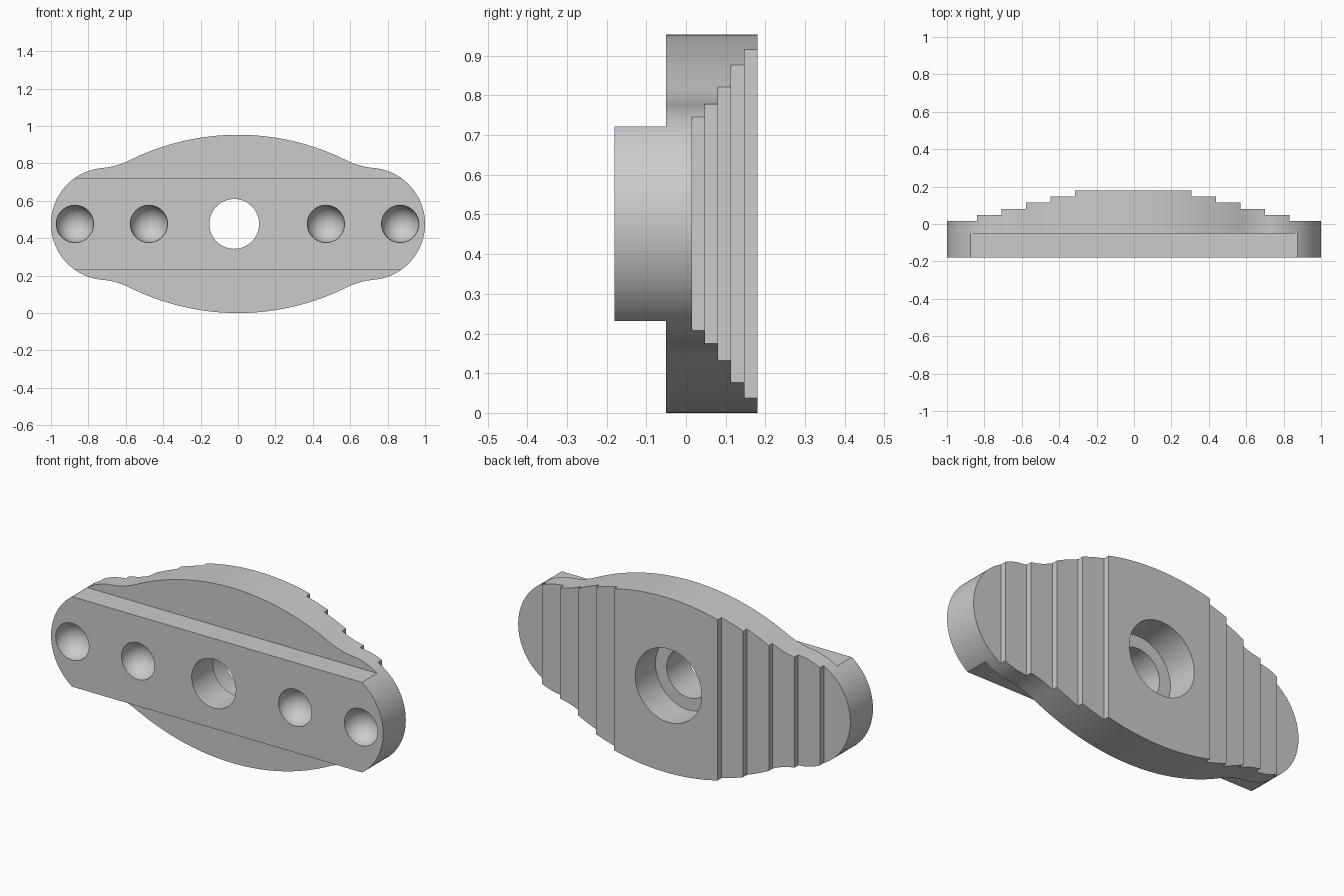
import bpy, bmesh, math
from mathutils import Vector, Matrix

if "Cube" in bpy.data.objects:
    bpy.data.objects.remove(bpy.data.objects["Cube"], do_unlink=True)

FRONT, PLATE, BACK = -0.18, -0.05, 0.18   # depth of bar face, plate face, back face
MID = 0.4765                              # height of the long axis
BORE_X = -0.02

grey = bpy.data.materials.new("plain grey")
grey.use_nodes = True
grey.diffuse_color = (0.6, 0.6, 0.6, 1)
grey.node_tree.nodes["Principled BSDF"].inputs["Base Color"].default_value = (0.6, 0.6, 0.6, 1)


def add_object(name, bm):
    bmesh.ops.recalc_face_normals(bm, faces=bm.faces)
    mesh = bpy.data.meshes.new(name)
    bm.to_mesh(mesh)
    bm.free()
    mesh.materials.append(grey)
    obj = bpy.data.objects.new(name, mesh)
    bpy.context.collection.objects.link(obj)
    return obj


def prism(name, points, offset):
    """Extrude a closed loop of 3D points along an offset."""
    bm = bmesh.new()
    face = bm.faces.new([bm.verts.new(p) for p in points])
    grown = bmesh.ops.extrude_face_region(bm, geom=[face], use_keep_orig=True)
    moved = [v for v in grown["geom"] if isinstance(v, bmesh.types.BMVert)]
    bmesh.ops.translate(bm, verts=moved, vec=offset)
    return add_object(name, bm)


def cylinder(name, radius, y0, y1):
    bm = bmesh.new()
    place = Matrix.Translation((BORE_X, (y0 + y1) / 2, MID)) @ Matrix.Rotation(math.pi / 2, 4, "X")
    bmesh.ops.create_cone(bm, cap_ends=True, segments=64, radius1=radius, radius2=radius,
                          depth=y1 - y0, matrix=place)
    return add_object(name, bm)


def ball(name, x, radius):
    bm = bmesh.new()
    place = Matrix.Translation((x, FRONT - 0.001, MID)) @ Matrix.Rotation(math.pi / 2, 4, "X")
    bmesh.ops.create_uvsphere(bm, u_segments=48, v_segments=24, radius=radius, matrix=place)
    return add_object(name, bm)


def boolean(target, cutter, operation):
    mod = target.modifiers.new("cut", "BOOLEAN")
    mod.operation, mod.solver, mod.object = operation, "EXACT", cutter
    bpy.context.view_layer.objects.active = target
    bpy.ops.object.modifier_apply(modifier=mod.name)
    bpy.data.objects.remove(cutter, do_unlink=True)


def arc(centre, radius, a0, a1, n):
    return [centre + radius * Vector((math.cos(a0 + (a1 - a0) * i / n),
                                      math.sin(a0 + (a1 - a0) * i / n))) for i in range(n + 1)]


def angle(v):
    return math.atan2(v.y, v.x)


# Outline: round end, concave blend and broad belly arc, all tangent
end_r, blend_r, belly_r = 0.3, 0.4, 1.3
end_c, belly_c = Vector((0.7, 0)), Vector((0, MID - belly_r))
span = end_c - belly_c
d, far, near = span.length, belly_r + blend_r, end_r + blend_r
along = (far * far - near * near + d * d) / (2 * d)
u = span.normalized()
blend_c = belly_c + along * u + math.sqrt(far * far - along * along) * Vector((-u.y, u.x))
to_end, to_belly = angle(end_c - blend_c), angle(belly_c - blend_c)
quarter = arc(end_c, end_r, 0, angle(blend_c - end_c), 24)
quarter += arc(blend_c, blend_r, to_end, to_belly, 8)[1:]
quarter += arc(belly_c, belly_r, angle(blend_c - belly_c), math.pi / 2, 20)[1:]
half = quarter + [Vector((-p.x, p.y)) for p in reversed(quarter[:-1])]
loop = half + [Vector((p.x, -p.y)) for p in reversed(half[1:-1])]
body = prism("stepped_handle", [(p.x, FRONT, MID + p.y) for p in loop], (0, BACK - FRONT, 0))

# Stepped back: staircase plan pushed through the full height
stairs, x, y = [], 0.3125, BACK
for _ in range(5):
    stairs += [(x, y), (x, y - 0.033)]
    x, y = x + 0.131, y - 0.033
stairs += [(1.2, y), (1.2, FRONT - 0.1)]
plan = stairs + [(-px, py) for px, py in reversed(stairs)]
boolean(body, prism("stairs", [(px - 0.004, py, -0.2) for px, py in plan], (0, 0, 1.4)), "INTERSECT")

# Raised front bar: clear the front above and below it
for side in (-1, 1):
    inner, outer = MID + side * 0.245, MID + side * 0.7
    corners = [(-1.2, -0.4, inner), (1.2, -0.4, inner), (1.2, -0.4, outer), (-1.2, -0.4, outer)]
    boolean(body, prism("relief", corners, (0, PLATE + 0.4, 0)), "DIFFERENCE")

# Counterbored centre hole
boolean(body, cylinder("counterbore", 0.2, 0.005, 0.4), "DIFFERENCE")
boolean(body, cylinder("bore", 0.133, -0.4, 0.1), "DIFFERENCE")

# Round dimples along the bar
for x in (-0.872, -0.476, 0.47, 0.867):
    boolean(body, ball("dimple", x, 0.1), "DIFFERENCE")

bpy.ops.object.select_all(action="DESELECT")
body.select_set(True)
bpy.context.view_layer.objects.active = body
bpy.ops.object.shade_smooth_by_angle(angle=math.radians(30))
